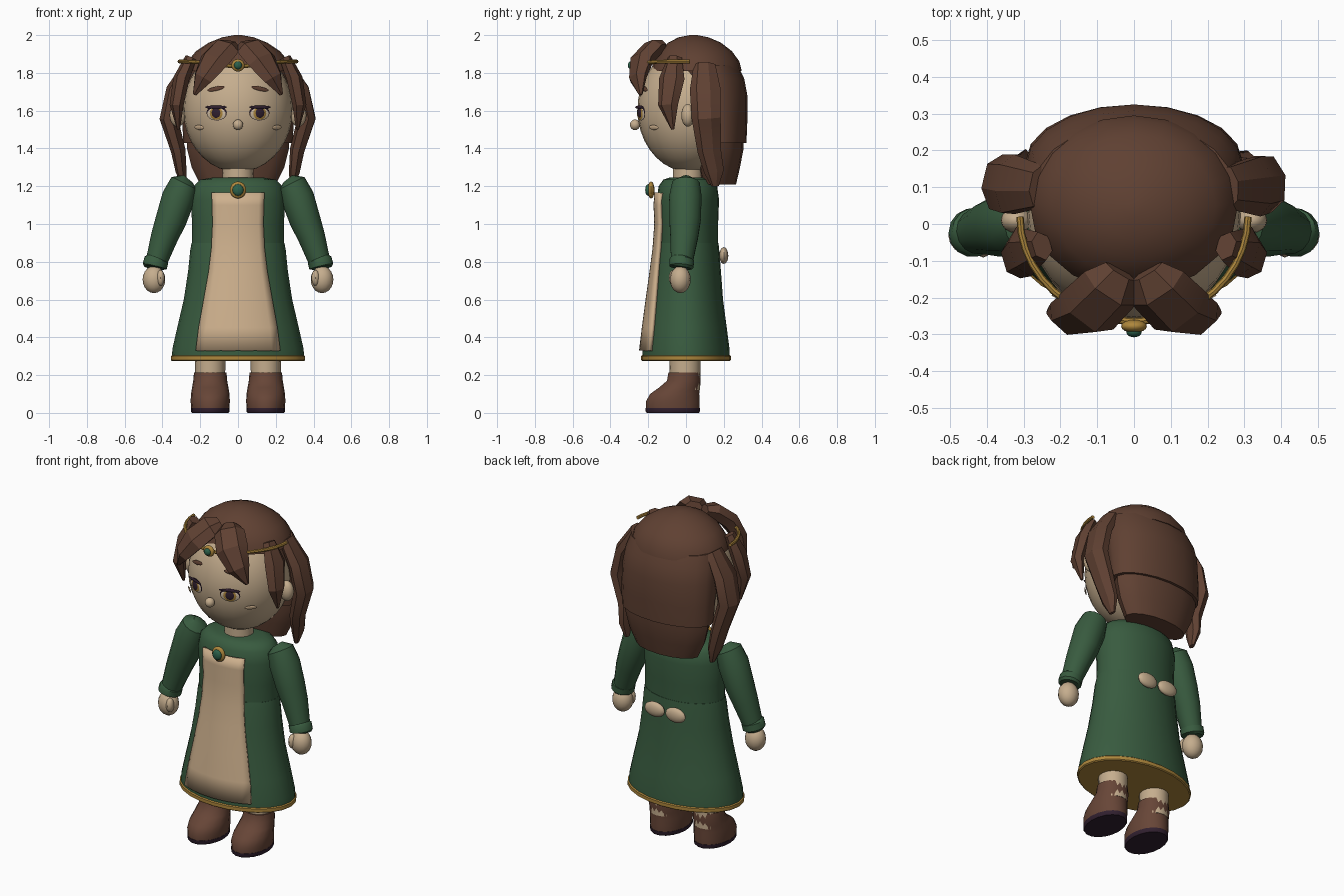
import bpy, bmesh, math
from mathutils import Vector, Matrix

if "Cube" in bpy.data.objects:
    bpy.data.objects.remove(bpy.data.objects["Cube"])


def mat(name, r, g, b):
    m = bpy.data.materials.new(name)
    m.diffuse_color = (r, g, b, 1)
    m.use_nodes = True
    m.node_tree.nodes["Principled BSDF"].inputs["Base Color"].default_value = m.diffuse_color
    return m


SKIN = mat("skin", .56, .42, .27)
HAIR = mat("hair_brown", .115, .052, .032)
GREEN = mat("dress_green", .04, .105, .05)
TAN = mat("apron_tan", .62, .44, .27)
GOLD = mat("gold", .42, .24, .045)
DARK = mat("dark_plum", .03, .014, .028)
WHITE = mat("eye_cream", .62, .5, .36)
GEM = mat("gem_green", .025, .12, .07)
BOOT = mat("boot_brown", .135, .06, .038)


def finish(name, bm, m, angle=40):
    bmesh.ops.recalc_face_normals(bm, faces=bm.faces)
    me = bpy.data.meshes.new(name)
    bm.to_mesh(me)
    bm.free()
    ob = bpy.data.objects.new(name, me)
    me.materials.append(m)
    bpy.context.collection.objects.link(ob)
    bpy.ops.object.select_all(action='DESELECT')
    ob.select_set(True)
    bpy.context.view_layer.objects.active = ob
    bpy.ops.object.shade_smooth_by_angle(angle=math.radians(angle))
    return ob


def skin_rings(name, rings, m, angle=40):
    """Bridge rings of points and cap both ends."""
    bm = bmesh.new()
    vs = [[bm.verts.new(p) for p in r] for r in rings]
    n = len(vs[0])
    for a, b in zip(vs, vs[1:]):
        for i in range(n):
            bm.faces.new((a[i], a[(i + 1) % n], b[(i + 1) % n], b[i]))
    bm.faces.new(vs[0])
    bm.faces.new(vs[-1])
    return finish(name, bm, m, angle)


def loft(name, rows, m, x=0, n=24, angle=40):
    """Stack of horizontal ellipses: rows of (z, centre y, rx, ry)."""
    circ = [(math.cos(2 * math.pi * i / n), math.sin(2 * math.pi * i / n)) for i in range(n)]
    return skin_rings(name, [[(x + rx * c, cy + ry * s, z) for c, s in circ]
                             for z, cy, rx, ry in rows], m, angle)


def sweep(name, pts, m, normal, n=8, angle=40):
    """Tapered sweep: points of (x, y, z, half width, half thickness)."""
    ps = [Vector(p[:3]) for p in pts]
    rings = []
    for i, p in enumerate(pts):
        t = (ps[min(i + 1, len(ps) - 1)] - ps[max(i - 1, 0)]).normalized()
        v = Vector(normal)
        v = (v - t * v.dot(t)).normalized()
        u = t.cross(v)
        rings.append([ps[i] + u * p[3] * math.cos(2 * math.pi * k / n)
                      + v * p[4] * math.sin(2 * math.pi * k / n) for k in range(n)])
    return skin_rings(name, rings, m, angle)


def ball(name, c, r, m, rot=None, seg=16, rings=10):
    bm = bmesh.new()
    bmesh.ops.create_uvsphere(bm, u_segments=seg, v_segments=rings, radius=1)
    M = Matrix.Translation(c) @ (rot or Matrix()) @ Matrix.Diagonal((*r, 1))
    bmesh.ops.transform(bm, matrix=M, verts=bm.verts)
    return finish(name, bm, m)


HC, HR = Vector((0, .02, 1.605)), Vector((.29, .277, .33))


def plate(name, x, z, rx, rz, lift, m, tilt=0):
    """Thin oval lying on the face."""
    d = 1 - (x / HR.x) ** 2 - ((z - HC.z) / HR.z) ** 2
    p = Vector((x, HC.y - HR.y * math.sqrt(d), z))
    nrm = Vector(((p - HC)[i] / HR[i] ** 2 for i in range(3))).normalized()
    side = Vector((0, 0, 1)).cross(nrm).normalized()
    up = nrm.cross(side)
    R = Matrix((side, up, nrm)).transposed().to_4x4() @ Matrix.Rotation(tilt, 4, 'Z')
    return ball(name, p + nrm * lift, (rx, rz, .0045), m, R, 20, 6)


# head, neck, nose
ball("head", HC, HR, SKIN, None, 28, 18)
loft("neck", [(1.18, .01, .085, .08), (1.32, .01, .08, .08)], SKIN, n=16)
ball("nose", (0, -.27, 1.525), (.027, .027, .028), SKIN)

# dress
TORSO = [(.87, .01, .245, .16), (1.0, .01, .243, .16), (1.13, .01, .25, .165),
         (1.2, .01, .235, .155), (1.235, .01, .2, .13), (1.245, .01, .14, .1)]
SKIRT = [(.3, 0, .35, .232), (.34, 0, .347, .23), (.45, 0, .322, .216), (.6, 0, .287, .196),
         (.75, .005, .264, .18), (.86, .008, .253, .168), (.9, .01, .246, .162)]
loft("bodice", TORSO, GREEN)
loft("skirt", SKIRT, GREEN)
loft("skirt_hem", [(.275, 0, .35, .232), (.28, 0, .356, .238), (.3, 0, .356, .238),
                   (.305, 0, .35, .232)], GOLD)


def dress_at(z):
    rows = SKIRT[:-1] + TORSO[1:]
    for a, b in zip(rows, rows[1:]):
        if a[0] <= z <= b[0]:
            f = (z - a[0]) / (b[0] - a[0])
            return [a[i] + (b[i] - a[i]) * f for i in (1, 2, 3)]


# apron panel follows the dress front
bm = bmesh.new()
grid = []
for z, w in [(.33, .22), (.45, .205), (.6, .178), (.75, .152), (.87, .138), (1.0, .132),
             (1.1, .134), (1.165, .137)]:
    cy, rx, ry = dress_at(z)
    xs = [w * (i / 5 - 1) for i in range(11)]
    grid.append([bm.verts.new((x, cy - .008 - ry * math.sqrt(1 - (x / rx) ** 2), z)) for x in xs])
for a, b in zip(grid, grid[1:]):
    for i in range(10):
        bm.faces.new((a[i], a[i + 1], b[i + 1], b[i]))
apron = finish("apron", bm, TAN)
sol = apron.modifiers.new("thickness", 'SOLIDIFY')
sol.thickness, sol.offset = .02, 0

# brooch and circlet jewel
ball("brooch_rim", (0, -.185, 1.18), (.043, .018, .045), GOLD)
ball("brooch_gem", (0, -.2, 1.18), (.029, .016, .031), GEM)
ball("circlet_rim", (0, -.278, 1.84), (.035, .018, .033), GOLD)
ball("circlet_gem", (0, -.293, 1.84), (.021, .015, .021), GEM)
arc = [math.pi * i / 20 for i in range(21)]
sweep("circlet", [(.31 * math.cos(a), .02 - .285 * math.sin(a), 1.86 - .025 * math.sin(a) ** 6,
                   .01, .01) for a in arc], GOLD, (0, 0, 1))

# hair cap and back hair
loft("hair_cap", [(1.81, .055, .283, .24), (1.86, .055, .268, .228), (1.915, .05, .222, .193),
                  (1.96, .045, .155, .14), (1.988, .04, .085, .08), (2.0, .04, .02, .02)],
     HAIR, n=20)
loft("back_hair", [(1.43, .175, .29, .145), (1.55, .17, .295, .155), (1.68, .155, .295, .17),
                   (1.77, .13, .287, .178), (1.84, .1, .27, .175)], HAIR, n=20)
loft("lower_back_hair", [(1.21, .175, .2, .09), (1.3, .178, .245, .108),
                         (1.4, .18, .27, .125), (1.5, .18, .27, .125)], HAIR, n=16)

for s, side in ((-1, "right"), (1, "left")):
    # locks of hair
    sweep(side + "_fringe", [(s * .035, -.13, 1.945, .05, .03), (s * .065, -.175, 1.93, .085, .05),
                             (s * .125, -.235, 1.865, .09, .052), (s * .185, -.255, 1.775, .062, .04),
                             (s * .23, -.24, 1.685, .01, .01)], HAIR, (s * .3, -.7, .6), 6, 25)
    sweep(side + "_temple_lock", [(s * .25, -.06, 1.88, .04, .03), (s * .3, -.075, 1.77, .07, .04),
                                  (s * .325, -.095, 1.63, .055, .035), (s * .315, -.07, 1.5, .008, .008)],
          HAIR, (s, -.3, 0), 6, 25)
    sweep(side + "_side_lock", [(s * .255, .1, 1.84, .06, .035), (s * .335, .105, 1.71, .085, .045),
                                (s * .365, .11, 1.56, .08, .05), (s * .315, .125, 1.39, .065, .04),
                                (s * .3, .15, 1.28, .055, .03), (s * .285, .155, 1.2, .02, .012)],
          HAIR, (s, .1, 0), 7, 25)

    # ear, eye, brow, cheek
    ball(side + "_ear", (s * .32, .01, 1.575), (.042, .035, .06), SKIN)
    plate(side + "_eye_outline", s * .112, 1.588, .058, .04, .003, DARK)
    plate(side + "_eye_white", s * .112, 1.583, .053, .034, .006, WHITE)
    plate(side + "_iris", s * .112, 1.586, .037, .034, .009, GOLD)
    plate(side + "_pupil", s * .112, 1.588, .025, .026, .012, DARK)
    plate(side + "_eyelid", s * .112, 1.618, .062, .009, .012, DARK)
    plate(side + "_brow", s * .115, 1.715, .05, .012, .005, HAIR, -s * .2)
    plate(side + "_cheek", s * .2, 1.513, .036, .013, .008, TAN)

    # arm, cuff, hand
    sweep(side + "_sleeve", [(s * .265, .0, 1.24, .03, .03), (s * .285, .0, 1.215, .075, .075),
                             (s * .315, -.003, 1.14, .088, .088), (s * .355, -.005, 1.02, .082, .085),
                             (s * .39, -.01, .93, .072, .075), (s * .435, -.023, .79, .056, .058)],
          GREEN, (0, -1, 0), 14)
    sweep(side + "_cuff", [(s * .43, -.021, .815, .056, .058), (s * .432, -.022, .81, .065, .066),
                           (s * .441, -.024, .775, .065, .066), (s * .442, -.025, .768, .055, .056)],
          GREEN, (0, -1, 0), 14)
    ball(side + "_hand", (s * .445, -.03, .706), (.06, .055, .072), SKIN)
    ball(side + "_thumb", (s * .41, -.065, .715), (.022, .026, .042), SKIN, None, 10, 8)

    # bow at the back of the waist
    ball(side + "_bow_loop", (s * .07, .2, .833), (.066, .024, .044), SKIN)

    # leg, boot, sole
    loft(side + "_leg", [(.12, -.005, .078, .08), (.4, -.005, .082, .085)], SKIN, s * .147, 16)
    loft(side + "_boot", [(.02, -.07, .1, .143), (.06, -.07, .104, .145), (.1, -.06, .102, .132),
                          (.135, -.035, .096, .108), (.17, -.012, .09, .09), (.215, -.01, .086, .084)],
         BOOT, s * .147, 18)
    loft(side + "_sole", [(0, -.07, .097, .14), (.008, -.07, .102, .146), (.025, -.07, .102, .146)],
         DARK, s * .147, 18)
